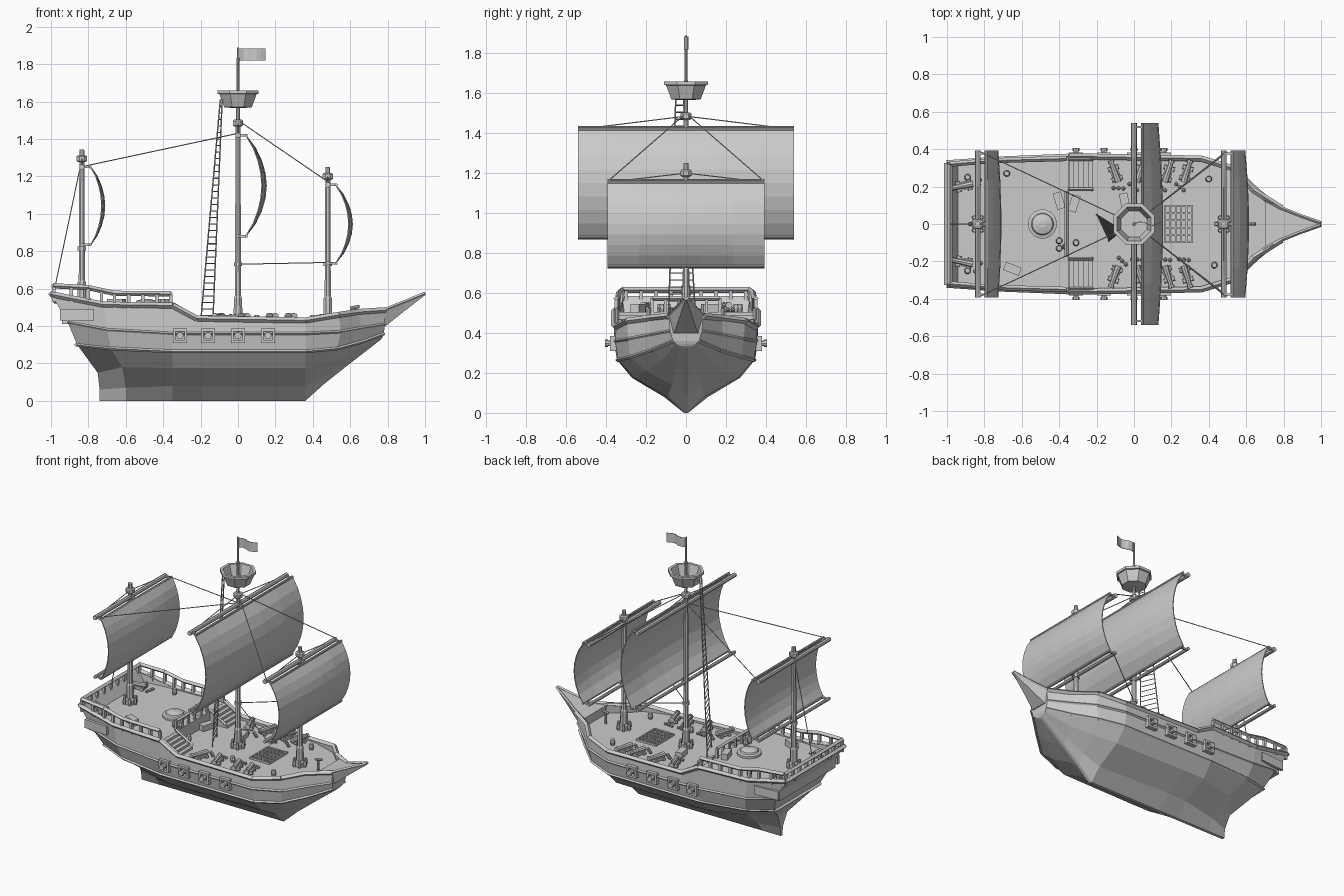
import bpy, bmesh, math, random
from mathutils import Vector, Matrix

if "Cube" in bpy.data.objects:
    bpy.data.objects.remove(bpy.data.objects["Cube"])
random.seed(4)

def finish(name, bm):
    bmesh.ops.recalc_face_normals(bm, faces=bm.faces)
    me = bpy.data.meshes.new(name)
    bm.to_mesh(me)
    bm.free()
    ob = bpy.data.objects.new(name, me)
    bpy.context.collection.objects.link(ob)
    return ob

def rod(bm, a, b, r, r2=None, n=8):
    a, b = Vector(a), Vector(b)
    d = b - a
    m = Matrix.Translation((a + b) / 2) @ d.to_track_quat('Z', 'Y').to_matrix().to_4x4()
    bmesh.ops.create_cone(bm, cap_ends=True, segments=n, radius1=r,
                          radius2=r if r2 is None else r2, depth=d.length, matrix=m)

def path(bm, pts, r, n=4):
    for a, b in zip(pts, pts[1:]):
        rod(bm, a, b, r, n=n)

def box(bm, c, s, rot=0):
    m = Matrix.Translation(c) @ Matrix.Rotation(rot, 4, 'Z') @ Matrix.Diagonal((*s, 1))
    bmesh.ops.create_cube(bm, size=1, matrix=m)

def grid(bm, rows, wrap=False):
    vs = [[bm.verts.new(p) for p in row] for row in rows]
    for a, b in zip(vs, vs[1:]):
        for j in range(len(a) if wrap else len(a) - 1):
            k = (j + 1) % len(a)
            bm.faces.new((a[j], a[k], b[k], b[j]))
    return vs

def lathe(bm, x, y, prof, n=8):
    rows = [[(x + r * math.cos((i + .5) * math.tau / n), y + r * math.sin((i + .5) * math.tau / n), z)
             for i in range(n)] for r, z in prof]
    vs = grid(bm, rows, True)
    bm.faces.new(vs[0])
    bm.faces.new(vs[-1])

def both(pts):
    return [[(x, s * y, z) for x, y, z in pts] for s in (1, -1)]

# Hull: long lines from stern to bow, lofted and mirrored
keel = [(-.74, .01, 0), (-.6, .01, 0), (-.35, .01, 0), (-.2, .01, 0), (.36, .01, 0), (.46, .01, .09), (.58, .01, .185), (.76, .01, .325)]
garb = [(-.74, .015, .06), (-.6, .06, .07), (-.35, .1, .08), (-.2, .11, .08), (.36, .09, .08), (.48, .07, .14), (.6, .05, .22), (.77, .03, .335)]
bilge = [(-.75, .05, .15), (-.62, .19, .18), (-.35, .27, .175), (-.2, .27, .175), (.36, .26, .175), (.50, .2, .21), (.63, .12, .265), (.775, .05, .345)]
wale = [(-.86, .25, .30), (-.68, .31, .28), (-.35, .345, .265), (-.2, .345, .265), (.36, .34, .265), (.53, .28, .28), (.66, .17, .315), (.78, .065, .36)]
upper = [(-.91, .31, .42), (-.7, .345, .38), (-.35, .36, .36), (-.2, .362, .36), (.36, .355, .36), (.55, .29, .37), (.66, .185, .39), (.785, .08, .41)]
sheer = [(-1, .325, .57), (-.72, .345, .515), (-.35, .36, .51), (-.22, .36, .44), (.36, .35, .43), (.54, .295, .46), (.64, .18, .475), (.79, .085, .485)]
levels = [sheer, upper, wale, bilge, garb, keel]
bm = bmesh.new()
rings = []
for i in range(8):
    half = [l[i] for l in levels]
    rings.append(half + [(x, -y, z) for x, y, z in reversed(half)])
vs = grid(bm, rings)
for ring in (vs[0], vs[-1]):
    for k in range(5):
        bm.faces.new((ring[k], ring[k + 1], ring[10 - k], ring[11 - k]))
hull = finish("hull", bm)
sol = hull.modifiers.new("thickness", 'SOLIDIFY')
sol.thickness, sol.offset = .015, -1

# Wales, sheer moulding and stern quarter panels
bm = bmesh.new()
for line, r in ((sheer, .016), (upper, .008), (wale, .01)):
    for side in both(line):
        path(bm, side, r)
path(bm, [(-1, .325, .57), (-1, -.325, .57)], .016)
path(bm, [(-.865, .25, .30), (-.865, -.25, .30)], .012)
for s in (1, -1):
    box(bm, (-.86, s * .335, .46), (.18, .02, .06), -s * -.07)
finish("hull_mouldings", bm)

# Decks
def deck(name, outline, z0, z1):
    bm = bmesh.new()
    pts = outline + [(x, -y) for x, y in reversed(outline)]
    f = bm.faces.new([bm.verts.new((x, y, z0)) for x, y in pts])
    ext = bmesh.ops.extrude_face_region(bm, geom=[f])
    bmesh.ops.translate(bm, vec=(0, 0, z1 - z0),
                        verts=[v for v in ext['geom'] if isinstance(v, bmesh.types.BMVert)])
    finish(name, bm)
deck("main_deck", [(-.4, .345), (.36, .342), (.54, .285), (.65, .17), (.75, .09)], .40, .42)
deck("poop_deck", [(-.94, .31), (-.72, .335), (-.35, .347)], .41, .505)

# Beak at the bow
bm = bmesh.new()
secs = [(.61, .2, .47, .44), (.70, .13, .48, .41), (.79, .085, .49, .40), (.89, .045, .53, .48), (1, .006, .575, .565)]
vs = grid(bm, [[(x, y, t), (x, -y, t), (x, -y * .7, b), (x, y * .7, b)] for x, y, t, b in secs[1:]], True)
bm.faces.new(vs[0])
bm.faces.new(vs[-1])
for side in both([(x, y, t) for x, y, t, b in secs]):
    path(bm, side, .009)
finish("beak", bm)

# Poop railing with balusters
bm = bmesh.new()
top = [(-.985, .32, .615), (-.8, .335, .605), (-.66, .342, .575), (-.36, .35, .572)]
for side in both(top):
    path(bm, side, .014)
    for a, b in zip(side, side[1:]):
        n = max(2, round(abs(b[0] - a[0]) / .075))
        for i in range(n + 1):
            p = Vector(a).lerp(Vector(b), i / n)
            box(bm, (p.x, p.y, p.z - .045), (.018, .018, .08))
path(bm, [(-.985, .32, .615), (-.985, -.32, .615)], .014)
path(bm, [(-.36, .17, .572), (-.36, -.17, .572)], .012)
for i in range(9):
    box(bm, (-.985, -.3 + i * .075, .585), (.018, .018, .05))
for i in range(6):
    box(bm, (-.36, -.17 + i * .068, .54), (.015, .015, .07))
finish("poop_railing", bm)

# Stairs down to the main deck
bm = bmesh.new()
for s in (1, -1):
    for i in range(5):
        h = .085 - i * .017
        box(bm, (-.335 + i * .026, s * .265, .42 + h / 2), (.026, .15, h))
    for y in (.185, .345):
        path(bm, [(-.35, s * y, .52), (-.22, s * y, .445)], .009)
finish("stairs", bm)

# Cannons through the gun ports
bm = bmesh.new()
for x in (-.31, -.16, 0, .16):
    for s in (1, -1):
        for dx, dz, w, h in ((-.031, 0, .014, .076), (.031, 0, .014, .076), (0, .031, .076, .014), (0, -.031, .076, .014)):
            box(bm, (x + dx, s * .366, .348 + dz), (w, .03, h))
        rod(bm, (x, s * .34, .348), (x, s * .395, .348), .016, .013)
        rod(bm, (x, s * .39, .348), (x, s * .405, .348), .019)
finish("gun_ports", bm)

# Deck cannons on carriages with piles of shot
bm = bmesh.new()
for x, z in ((-.1, .42), (.03, .42), (.18, .42), (.28, .42), (-.91, .505)):
    for s in (1, -1):
        y = s * (.205 if x < -.5 else .27)
        a = math.pi / 2 * s + (.35 * s if x < 0 else -.3 * s)
        if x < -.5:
            a = math.pi + s * .2
        d = Vector((math.cos(a), math.sin(a), 0))
        c = Vector((x, y, z + .033))
        box(bm, (x, y, z + .016), (.08, .045, .02), a)
        rod(bm, c - d * .05, c + d * .07, .018, .012)
        rod(bm, c + d * .06, c + d * .075, .017)
        q = Vector((-d.y, d.x, 0))
        for u in (-.03, .03):
            p = Vector((x, y, z + .012)) + d * u
            rod(bm, p - q * .03, p + q * .03, .012)
        for k in range(3):
            p = c - d * (.07 + .01 * k) + q * (.035 - .024 * k)
            bmesh.ops.create_icosphere(bm, subdivisions=1, radius=.012,
                                       matrix=Matrix.Translation((p.x, p.y, z + .012)))
finish("deck_cannons", bm)

# Crates and barrels
bm = bmesh.new()
for x, y, z, a in ((-.4, .125, .505, .3), (-.32, .11, .42, -.3), (-.65, -.24, .505, 1.2), (-.05, .12, .42, .2)):
    box(bm, (x, y, z + .02), (.045, .09, .04), a)
for x, y, z in ((-.4, -.09, .505), (-.365, -.12, .505), (-.4, -.13, .505), (-.31, -.1, .42), (-.89, .25, .505),
                (-.68, .27, .505), (-.89, -.25, .505), (.4, .24, .42), (.43, -.22, .42), (.1, -.2, .42)):
    lathe(bm, x, y, [(.013, z), (.018, z + .02), (.013, z + .04)])
finish("cargo", bm)

# Hatch grating, round hatch and bow swivel
bm = bmesh.new()
for i in range(6):
    box(bm, (.165 + i * .029, 0, .426), (.009, .2, .014))
    box(bm, (.237, -.097 + i * .0388, .426), (.155, .009, .014))
finish("hatch_grating", bm)
bm = bmesh.new()
lathe(bm, -.49, 0, [(.078, .505), (.078, .52), (.06, .525), (.055, .535), (.02, .545)], 16)
rod(bm, (.62, 0, .42), (.62, 0, .49), .008)
rod(bm, (.6, 0, .495), (.65, 0, .505), .009)
finish("round_hatch_and_swivel", bm)

# Masts, yards, lifts and bellied sails: x, deck z, mast top, collar, sail top, sail foot, half width, belly
rig = {"main": (0, .42, 1.5, 1.485, 1.42, .88, .54, .11), "fore": (.48, .42, 1.25, 1.2, 1.155, .735, .393, .09),
       "mizzen": (-.835, .505, 1.345, 1.295, 1.25, .835, .393, .075)}
ropes = bmesh.new()
for name, (x, z0, zt, zc, st, sb, w, belly) in rig.items():
    bm = bmesh.new()
    lathe(bm, x, 0, [(.036, z0), (.036, z0 + .03), (.025, z0 + .04), (.024, z0 + .13), (.018, z0 + .14), (.014, zt)])
    lathe(bm, x, 0, [(.022, zc - .018), (.03, zc - .012), (.03, zc + .012), (.022, zc + .018)])
    lathe(bm, x, 0, [(.024, z0 + .30), (.024, z0 + .32)])
    for i in range(6):
        a = i * math.tau / 6
        lathe(bm, x + .04 * math.cos(a), .04 * math.sin(a), [(.009, z0), (.012, z0 + .02), (.009, z0 + .045)], 6)
    finish(name + "_mast", bm)
    bm = bmesh.new()
    for z in (st, sb):
        rod(bm, (x, -w, z), (x, w, z), .015 if z == st else .011)
        rod(bm, (x + .045, -w, z), (x + .045, w, z), .008)
        for y in (-w * .96, 0, w * .96):
            box(bm, (x + .022, y, z), (.05, .012, .012))
    finish(name + "_yards", bm)
    bm = bmesh.new()
    rows = []
    for i in range(9):
        t = i / 8
        f = math.sin(math.pi * t) ** .8 if 0 < t < 1 else 0
        rows.append([(x + .045 + belly * f * (1 - .22 * u * u), w * u, st + (sb - st) * t)
                     for u in (-1, -.6, -.2, .2, .6, 1)])
    grid(bm, rows)
    sail = finish(name + "_sail", bm)
    sail.modifiers.new("cloth", 'SOLIDIFY').thickness = .006
    for s in (1, -1):
        rod(ropes, (x, 0, zc), (x, s * w * .98, st), .003, n=5)

# Stays and braces
for s in (1, -1):
    rod(ropes, (-.82, s * .385, 1.255), (0, 0, 1.43), .003, n=5)
    rod(ropes, (0, 0, 1.5), (.49, s * .385, 1.165), .003, n=5)
    rod(ropes, (0, 0, .73), (.5, s * .385, .74), .003, n=5)
rod(ropes, (-.835, 0, 1.29), (-.98, 0, .6), .003, n=5)
finish("rigging", ropes)

# Rope ladder to the lookout
bm = bmesh.new()
t1, t2, b1, b2 = (Vector(p) for p in ((-.095, -.015, 1.61), (-.085, -.05, 1.61), (-.2, .05, .42), (-.135, -.09, .42)))
rod(bm, t1, b1, .004, n=5)
rod(bm, t2, b2, .004, n=5)
for i in range(1, 34):
    rod(bm, t1.lerp(b1, i / 34), t2.lerp(b2, i / 34), .0028, n=4)
finish("rope_ladder", bm)

# Topmast, lookout tub and flag
bm = bmesh.new()
rod(bm, (0, 0, 1.48), (0, 0, 1.89), .011, .006)
finish("topmast", bm)
bm = bmesh.new()
lathe(bm, 0, 0, [(.03, 1.565), (.08, 1.57), (.108, 1.64), (.118, 1.642), (.118, 1.66), (.098, 1.66), (.075, 1.585), (.01, 1.585)])
finish("lookout_tub", bm)
bm = bmesh.new()
grid(bm, [[(.005 + .0235 * i, .01 * math.sin(i * 1.2), z) for i in range(7)] for z in (1.885, 1.82)])
flag = finish("flag", bm)
flag.modifiers.new("cloth", 'SOLIDIFY').thickness = .004
